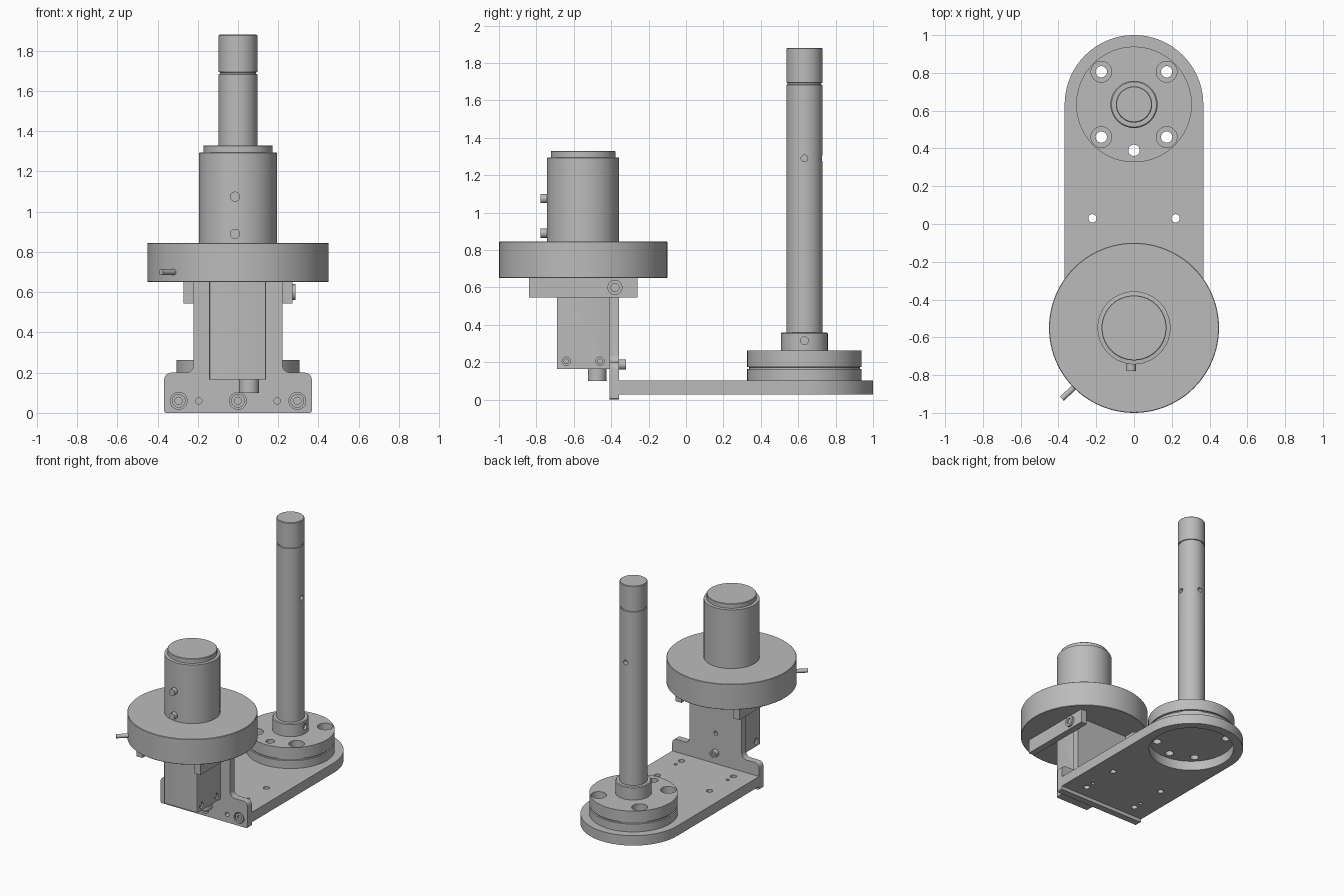
import bpy, bmesh, math
from mathutils import Vector

cube = bpy.data.objects.get("Cube")
if cube:
    bpy.data.objects.remove(cube, do_unlink=True)

grey = bpy.data.materials.new("machined_grey")
grey.use_nodes = True
grey.diffuse_color = (0.5, 0.5, 0.5, 1)
grey.node_tree.nodes["Principled BSDF"].inputs["Base Color"].default_value = (0.5, 0.5, 0.5, 1)


def finish(name, bm):
    """Turn a bmesh into a shaded grey object."""
    bmesh.ops.recalc_face_normals(bm, faces=bm.faces)
    mesh = bpy.data.meshes.new(name)
    bm.to_mesh(mesh)
    bm.free()
    mesh.materials.append(grey)
    mesh.shade_smooth()
    mesh.set_sharp_from_angle(angle=math.radians(30))
    obj = bpy.data.objects.new(name, mesh)
    bpy.context.scene.collection.objects.link(obj)
    return obj


def add_rod(bm, start, end, r, sides=32):
    a, b = Vector(start), Vector(end)
    rot = (b - a).to_track_quat('Z', 'Y').to_matrix().to_4x4()
    rot.translation = (a + b) / 2
    bmesh.ops.create_cone(bm, cap_ends=True, segments=sides, radius1=r, radius2=r,
                          depth=(b - a).length, matrix=rot)


def rod(name, start, end, r):
    bm = bmesh.new()
    add_rod(bm, start, end, r)
    return finish(name, bm)


def box(name, x, y, z, bevel=0):
    bm = bmesh.new()
    bmesh.ops.create_cube(bm, size=1)
    for v in bm.verts:
        for i, (lo, hi) in enumerate((x, y, z)):
            v.co[i] = lo if v.co[i] < 0 else hi
    if bevel:
        edges = [e for e in bm.edges if abs(e.verts[0].co.z - e.verts[1].co.z) > 0.01]
        bmesh.ops.bevel(bm, geom=edges, offset=bevel, segments=3, profile=0.5, affect='EDGES')
    return finish(name, bm)


def lathe(name, profile, y, sides=96):
    """Revolve (radius, z) points round a vertical axis at x = 0."""
    bm = bmesh.new()
    pts = [(0, profile[0][1])] + profile + [(0, profile[-1][1])]
    verts = [bm.verts.new((r, y, z)) for r, z in pts]
    edges = [bm.edges.new(p) for p in zip(verts, verts[1:])]
    bmesh.ops.spin(bm, geom=verts + edges, cent=(0, y, 0), axis=(0, 0, 1),
                   angle=math.tau, steps=sides)
    bmesh.ops.remove_doubles(bm, verts=bm.verts, dist=1e-5)
    return finish(name, bm)


def prism(name, outline, push):
    """Extrude a flat outline along a vector."""
    bm = bmesh.new()
    face = bm.faces.new([bm.verts.new(p) for p in outline])
    out = bmesh.ops.extrude_face_region(bm, geom=[face])
    moved = [g for g in out["geom"] if isinstance(g, bmesh.types.BMVert)]
    bmesh.ops.translate(bm, verts=moved, vec=push)
    return finish(name, bm)


def drill(obj, holes):
    """Cut round holes given as (start, end, radius), one pass per radius."""
    for r in sorted({h[2] for h in holes}, reverse=True):
        bm = bmesh.new()
        for a, b, hr in holes:
            if hr == r:
                add_rod(bm, a, b, r, 96 if r > 0.2 else 32)
        cutter = finish("cutter", bm)
        cutter.hide_render = True
        mod = obj.modifiers.new("drill", 'BOOLEAN')
        mod.operation, mod.solver, mod.object = 'DIFFERENCE', 'EXACT', cutter
        graph = bpy.context.evaluated_depsgraph_get()
        mesh = bpy.data.meshes.new_from_object(obj.evaluated_get(graph))
        obj.modifiers.clear()
        obj.data = mesh
        bpy.data.objects.remove(cutter, do_unlink=True)
    obj.data.shade_smooth()
    obj.data.set_sharp_from_angle(angle=math.radians(30))


def arc(cx, cz, r, a0, a1, n=6):
    steps = [math.radians(a0 + (a1 - a0) * i / n) for i in range(n + 1)]
    return [(cx + r * math.cos(a), cz + r * math.sin(a)) for a in steps]


POST_Y, WHEEL_Y, BACK, FRONT = 0.633, -0.55, -0.358, -0.41

# Base plate with a round end, seat opening and fixing holes
outline = [(-0.367, BACK), (0.367, BACK)] + arc(0, POST_Y, 0.367, 0, 180, 48)
base = prism("base_plate", [(x, y, 0.027) for x, y in outline], (0, 0, 0.076))
holes = [((0, POST_Y, 0), (0, POST_Y, 0.2), 0.3)]
for x in (-0.22, 0.22):
    for y, r in ((0.03, 0.022), (-0.26, 0.022), (-0.19, 0.012)):
        holes.append(((x, y, 0), (x, y, 0.2), r))
drill(base, holes)

# Upright plate with shoulders
half = ([(0.36, 0), (0.367, 0.007)] + arc(0.332, 0.165, 0.035, 0, 90)
        + arc(0.26, 0.24, 0.04, 270, 180) + [(0.22, 0.65)])
outline = half + [(-x, z) for x, z in reversed(half)]
upright = prism("upright_plate", [(x, FRONT, z) for x, z in outline], (0, BACK - FRONT, 0))
holes = [((x, -0.5, 0.06), (x, -0.375, 0.06), 0.042) for x in (-0.295, 0, 0.295)]
holes += [((x, -0.5, 0.06), (x, -0.37, 0.06), 0.016) for x in (-0.195, 0.195)]
holes.append(((0, -0.38, 0.335), (0, -0.3, 0.335), 0.016))
drill(upright, holes)
for x in (-0.295, 0, 0.295):
    screw = rod("plate_screw", (x, -0.405, 0.06), (x, -0.37, 0.06), 0.034)
    drill(screw, [((x, -0.5, 0.06), (x, -0.388, 0.06), 0.018)])
bolt = rod("upright_bolt", (0, -0.37, 0.187), (0, -0.322, 0.187), 0.027)
drill(bolt, [((0, -0.335, 0.187), (0, -0.3, 0.187), 0.014)])

# Post flange with grooved rim and counterbored holes
flange = lathe("post_flange", [(0.306, 0.1), (0.306, 0.163), (0.297, 0.165), (0.297, 0.173),
                               (0.306, 0.175), (0.306, 0.262)], POST_Y)
holes = [((0, 0.39, 0), (0, 0.39, 0.4), 0.0301)]
for x in (-0.173, 0.173):
    for y in (POST_Y - 0.173, POST_Y + 0.173):
        holes.append(((x, y, 0), (x, y, 0.4), 0.03))
        holes.append(((x, y, 0.19), (x, y, 0.4), 0.055))
drill(flange, holes)

# Collar and post
collar = lathe("post_collar", [(0.125, 0.25), (0.125, 0.354), (0.119, 0.36)], POST_Y, 64)
drill(collar, [((0.107, POST_Y, 0.315), (0.2, POST_Y, 0.315), 0.021)])
post = lathe("post", [(0.096, 0.3), (0.096, 1.683), (0.09, 1.685), (0.09, 1.693),
                      (0.096, 1.695), (0.096, 1.876), (0.092, 1.88)], POST_Y, 64)
drill(post, [((0.06, POST_Y, 1.29), (0.2, POST_Y, 1.29), 0.018),
             ((0, POST_Y + 0.06, 1.29), (0, POST_Y + 0.2, 1.29), 0.018)])

# Wheel, hub and cap
lathe("wheel", [(0.447, 0.65), (0.45, 0.653), (0.45, 0.842), (0.447, 0.845)], WHEEL_Y)
lathe("hub", [(0.193, 0.83), (0.193, 1.293), (0.172, 1.295), (0.172, 1.327),
              (0.169, 1.33)], WHEEL_Y)
for z in (0.89, 1.075):
    rod("hub_screw", (-0.015, -0.72, z), (-0.015, -0.777, z), 0.025)
rod("wheel_pin", (-0.29, -0.84, 0.7), (-0.382, -0.925, 0.7), 0.015)

# Motor with shaft boss and side screws
motor = box("motor_body", (-0.143, 0.14), (-0.69, -0.405), (0.165, 0.655), 0.006)
side_screws = [(-0.64, 0.205), (-0.46, 0.205)]
drill(motor, [((s * 0.125, y, z), (s * 0.2, y, z), 0.022)
              for y, z in side_screws for s in (-1, 1)])
for y, z in side_screws:
    for s in (-1, 1):
        rod("motor_screw", (s * 0.11, y, z), (s * 0.135, y, z), 0.014)
rod("motor_boss", (0.055, -0.475, 0.1), (0.055, -0.475, 0.18), 0.05)

# Support bars under the wheel
for side in (-1, 1):
    box("support_bar", sorted((side * 0.22, side * 0.27)), (-0.84, -0.26), (0.545, 0.655))
head = rod("bar_screw", (0.26, -0.38, 0.6), (0.285, -0.38, 0.6), 0.04)
drill(head, [((0.274, -0.38, 0.6), (0.3, -0.38, 0.6), 0.022)])
